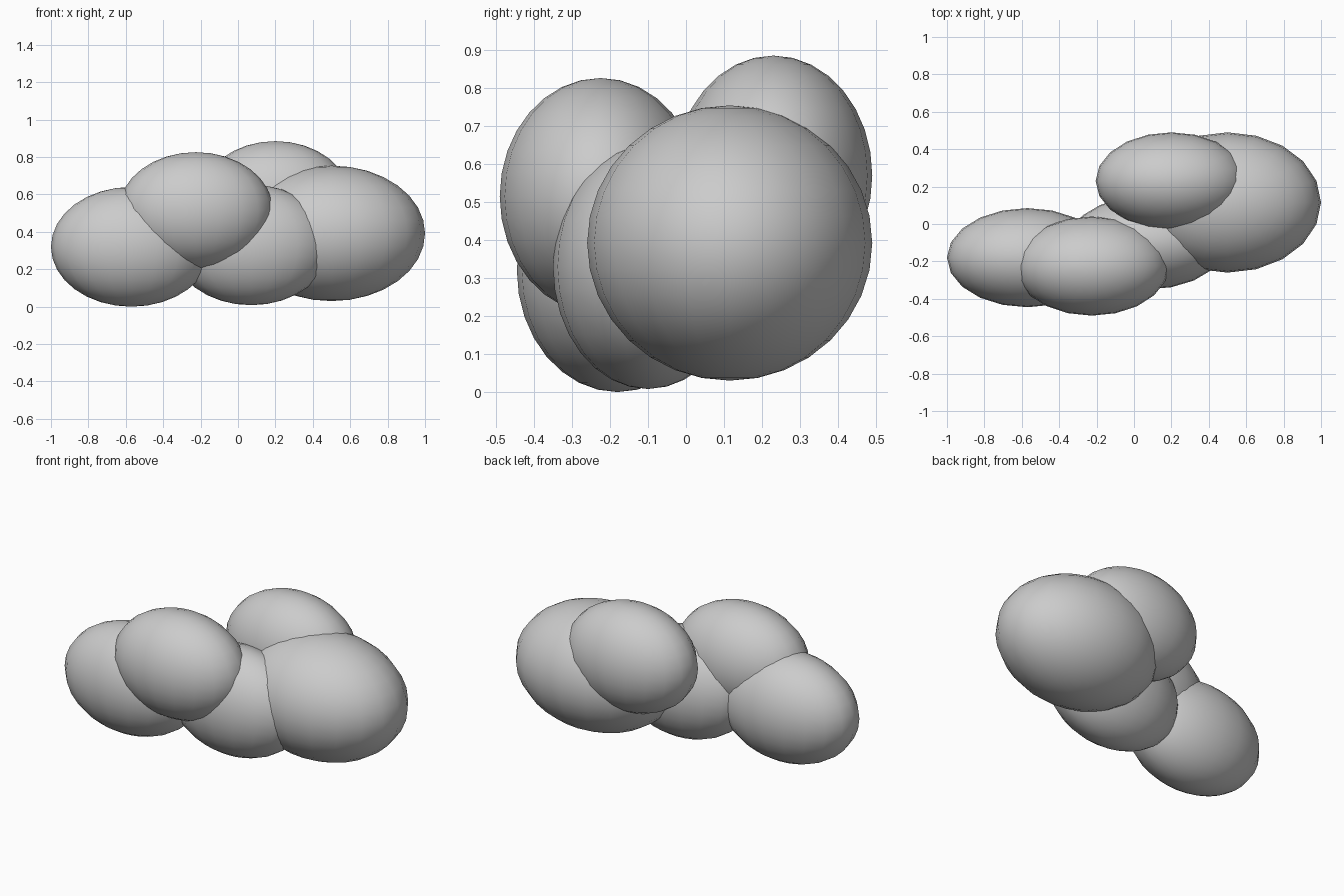
import bpy

cube = bpy.data.objects.get("Cube")
if cube:
    bpy.data.objects.remove(cube, do_unlink=True)

# Single soft grey material
GREY = (0.6, 0.6, 0.6, 1.0)
grey = bpy.data.materials.new("cloud_grey")
grey.use_nodes = True
grey.diffuse_color = GREY
grey.node_tree.nodes["Principled BSDF"].inputs["Base Color"].default_value = GREY


def puff(name, centre, radii):
    """Smooth ellipsoid with its poles on the vertical axis."""
    bpy.ops.mesh.primitive_uv_sphere_add(segments=20, ring_count=16, radius=1, location=centre)
    obj = bpy.context.object
    obj.name = name
    obj.scale = radii
    bpy.ops.object.transform_apply(location=False, rotation=False, scale=True)
    bpy.ops.object.shade_smooth_by_angle()
    obj.data.materials.append(grey)


# Lower row of puffs
puff("left_puff", (0.5, 0.115, 0.392), (0.5, 0.375, 0.362))
puff("middle_puff", (0.07, -0.1, 0.33), (0.425, 0.25, 0.322))
puff("right_puff", (-0.57, -0.18, 0.32), (0.43, 0.265, 0.32))

# Upper puffs, one in front and one behind
puff("front_upper_puff", (-0.225, -0.225, 0.515), (0.412, 0.265, 0.311))
puff("back_upper_puff", (0.2, 0.23, 0.57), (0.405, 0.26, 0.315))
